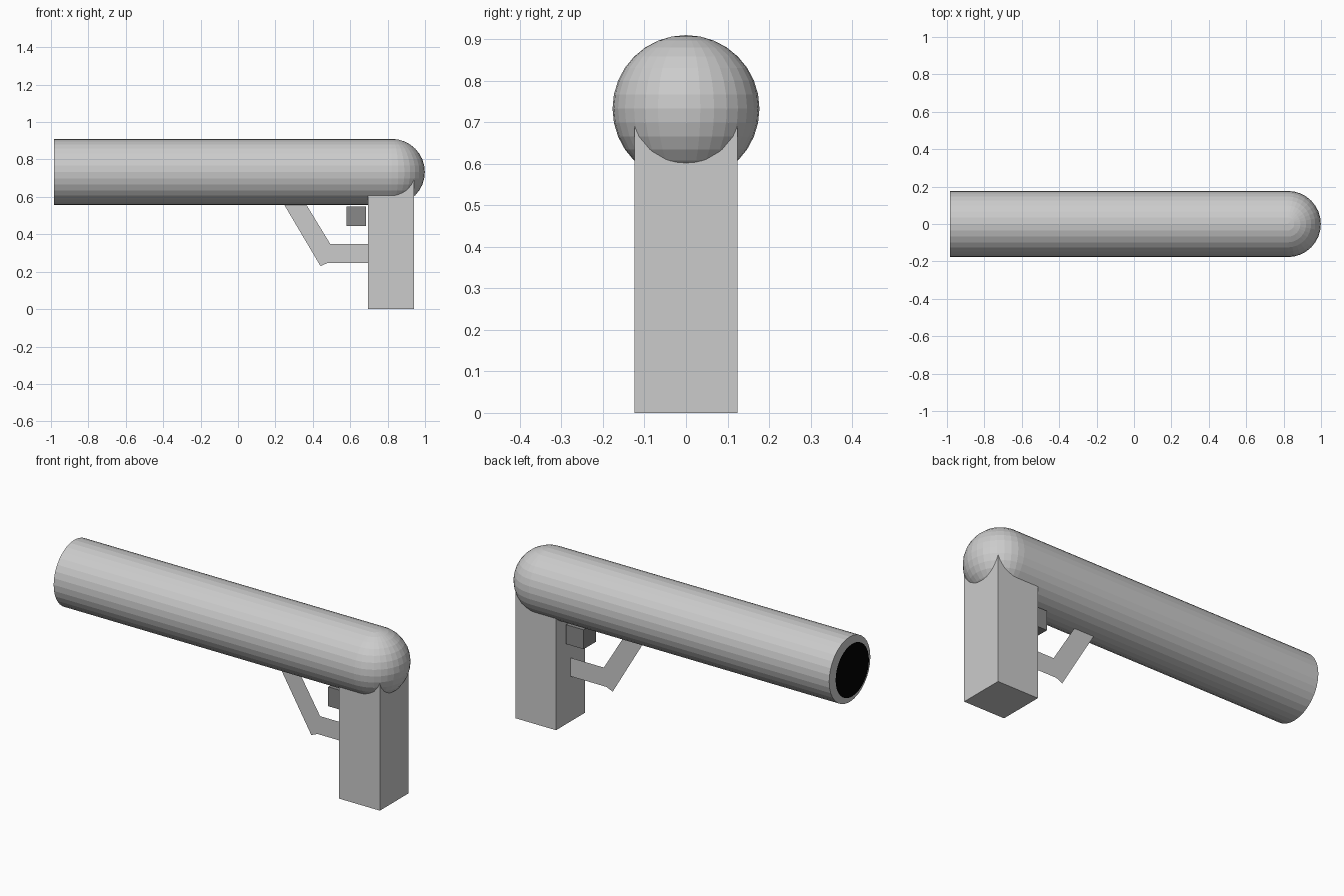
import bpy, math

if "Cube" in bpy.data.objects:
    bpy.data.objects.remove(bpy.data.objects["Cube"])

AXIS_Z = 0.733      # height of the tube axis
R = 0.177           # tube radius
X_END, X_CAP = -0.985, 0.822


def paint(obj, name, value):
    mat = bpy.data.materials.new(name)
    mat.diffuse_color = (value, value, value, 1)
    mat.use_nodes = True
    mat.node_tree.nodes["Principled BSDF"].inputs["Base Color"].default_value = mat.diffuse_color
    obj.data.materials.append(mat)


def box(name, lo, hi):
    centre = [(a + b) / 2 for a, b in zip(lo, hi)]
    bpy.ops.mesh.primitive_cube_add(size=1, location=centre)
    obj = bpy.context.object
    obj.name = name
    obj.scale = [b - a for a, b in zip(lo, hi)]
    bpy.ops.object.transform_apply(location=False, rotation=False, scale=True)
    return obj


# Barrel tube along x
bpy.ops.mesh.primitive_cylinder_add(
    vertices=32, radius=R, depth=X_CAP - X_END,
    location=((X_CAP + X_END) / 2, 0, AXIS_Z), rotation=(0, math.pi / 2, 0))
bpy.context.object.name = "barrel"

# Round rear cap
bpy.ops.mesh.primitive_uv_sphere_add(
    segments=32, ring_count=16, radius=R, location=(X_CAP, 0, AXIS_Z))
bpy.context.object.name = "rear_cap"

# Black muzzle disc, floating just ahead of the barrel end
bpy.ops.mesh.primitive_circle_add(
    vertices=32, radius=0.143, fill_type='NGON',
    location=(-1.0, 0, AXIS_Z), rotation=(0, -math.pi / 2, 0))
muzzle = bpy.context.object
muzzle.name = "muzzle_disc"
paint(muzzle, "black", 0.0)

# Square grip and dark trigger block
box("grip", (0.695, -0.124, 0.0), (0.94, 0.124, 0.72))
trigger = box("trigger", (0.579, -0.052, 0.444), (0.685, 0.052, 0.549))
paint(trigger, "dark_grey", 0.25)

# Trigger guard: a thin bent sheet in the middle plane
upper = [(0.352, 0.58), (0.494, 0.347), (0.70, 0.347)]
lower = [(0.234, 0.58), (0.441, 0.23), (0.478, 0.246), (0.70, 0.246)]
outline = lower + upper[::-1]
mesh = bpy.data.meshes.new("trigger_guard")
mesh.from_pydata([(x, 0, z) for x, z in outline], [], [(0, 1, 2, 5, 6), (2, 3, 4, 5)])
bpy.context.collection.objects.link(bpy.data.objects.new("trigger_guard", mesh))
